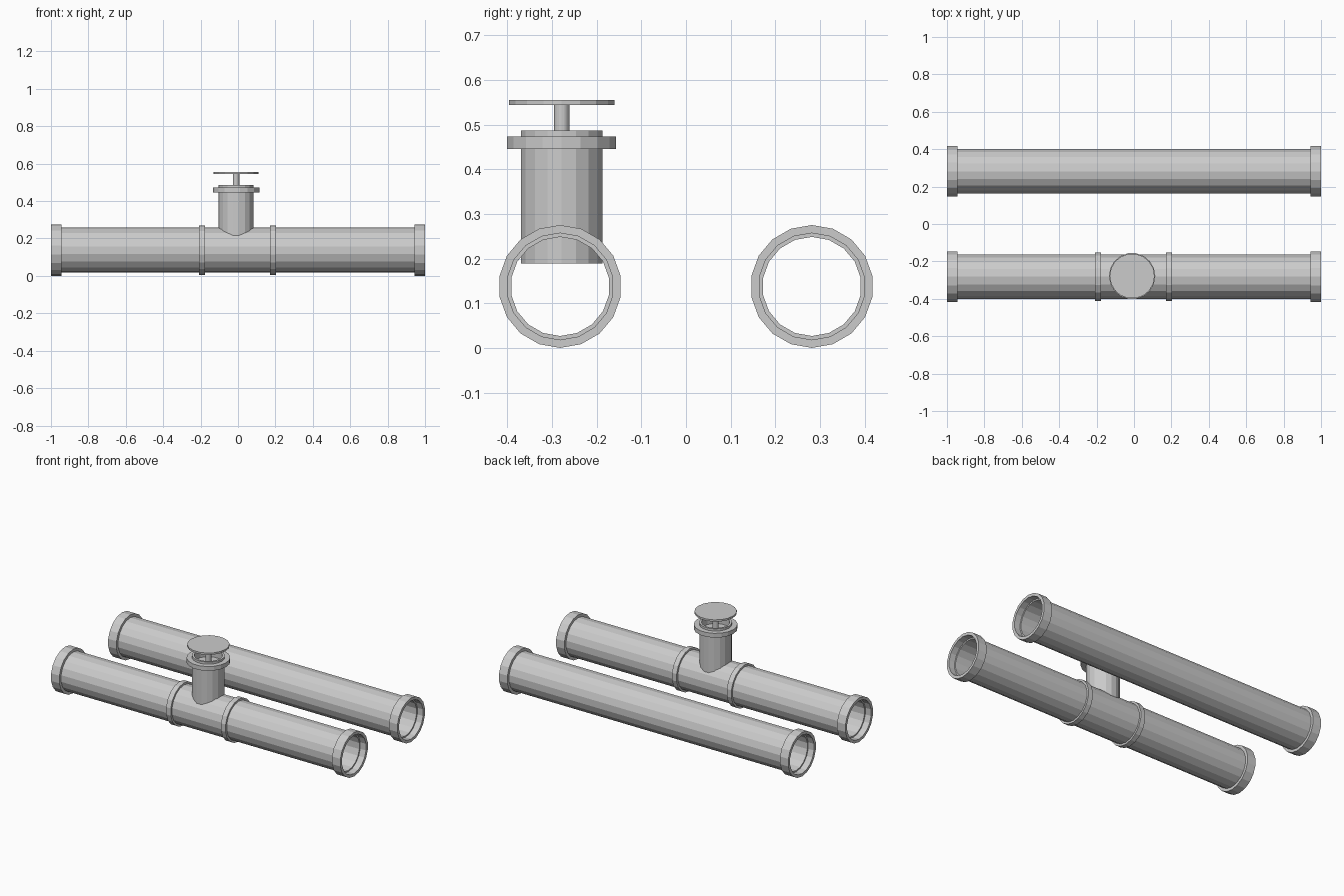
import bpy
from math import sin, cos, pi

if "Cube" in bpy.data.objects:
    bpy.data.objects.remove(bpy.data.objects["Cube"])

SIDES = 18


def lathe(name, profile, centre, axis, sides=SIDES):
    """Revolve a closed (radius, distance) profile around the x or z axis."""
    verts, faces = [], []
    n = len(profile)
    for i in range(sides):
        a = 2 * pi * i / sides
        for r, d in profile:
            c, s = r * cos(a), r * sin(a)
            p = (d, s, c) if axis == 'x' else (c, s, d)
            verts.append([p[k] + centre[k] for k in range(3)])
    for i in range(sides):
        j = (i + 1) % sides
        for k in range(n):
            m = (k + 1) % n
            # x axis runs the ring the other way round
            quad = (i * n + k, i * n + m, j * n + m, j * n + k)
            faces.append(quad if axis == 'x' else quad[::-1])
    mesh = bpy.data.meshes.new(name)
    mesh.from_pydata(verts, [], faces)
    obj = bpy.data.objects.new(name, mesh)
    bpy.context.collection.objects.link(obj)
    # outward normals
    import bmesh
    bm = bmesh.new()
    bm.from_mesh(mesh)
    bmesh.ops.recalc_face_normals(bm, faces=bm.faces)
    bm.to_mesh(mesh)
    bm.free()
    return obj


def ring(name, outer, inner, lo, hi, centre, axis):
    return lathe(name, [(outer, lo), (outer, hi), (inner, hi), (inner, lo)], centre, axis)


def rod(name, radius, lo, hi, x, y, sides=SIDES):
    bpy.ops.mesh.primitive_cylinder_add(vertices=sides, radius=radius, depth=hi - lo,
                                        location=(x, y, (lo + hi) / 2),
                                        rotation=(0, 0, pi / 2))
    bpy.context.object.name = name


# Two hollow pipes with raised socket ends
PIPE_Y, PIPE_Z = 0.282, 0.1376
for label, y in (("front", -PIPE_Y), ("back", PIPE_Y)):
    c = (0, y, PIPE_Z)
    ring(label + "_pipe", 0.12, 0.111, -0.96, 0.96, c, 'x')
    ring(label + "_left_socket", 0.1376, 0.1195, -1.0, -0.943, c, 'x')
    ring(label + "_right_socket", 0.1376, 0.1195, 0.943, 1.0, c, 'x')

# Collars either side of the valve
for label, x in (("left", -0.192), ("right", 0.187)):
    ring(label + "_collar", 0.1325, 0.1195, x - 0.016, x + 0.016, (0, -PIPE_Y, PIPE_Z), 'x')

# Valve neck (open-topped cup) and its flange
VX, VY = -0.01, -0.2785
vc = (VX, VY, 0)
ring("valve_neck", 0.093, 0.08, 0.189, 0.4866, vc, 'z')
rod("valve_neck_floor", 0.081, 0.189, 0.44, VX, VY)
ring("valve_flange", 0.124, 0.092, 0.446, 0.473, vc, 'z')

# Stem and disc handwheel
rod("valve_stem", 0.0173, 0.43, 0.546, VX, VY)
rod("valve_handwheel", 0.12, 0.544, 0.5555, VX, VY)
